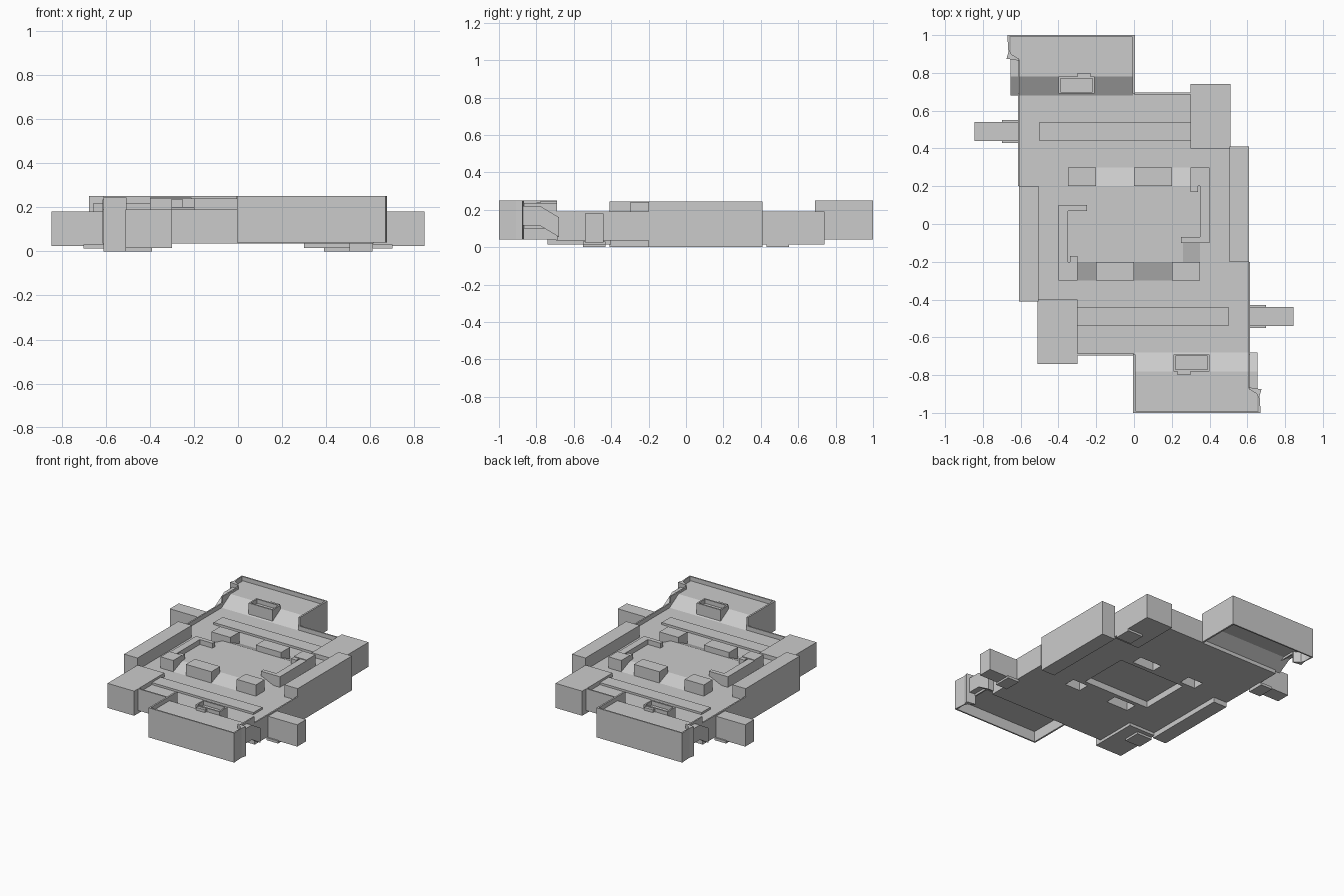
import bpy, bmesh
from mathutils import Matrix

if "Cube" in bpy.data.objects:
    bpy.data.objects.remove(bpy.data.objects["Cube"])

HALF_TURN = Matrix.Rotation(3.14159265, 4, 'Z')


def make(name, bm):
    bmesh.ops.recalc_face_normals(bm, faces=bm.faces)
    me = bpy.data.meshes.new(name)
    bm.to_mesh(me)
    bm.free()
    ob = bpy.data.objects.new(name, me)
    bpy.context.collection.objects.link(ob)
    return ob


def prism(name, pts, vec, pair=True):
    """Extrude a closed polygon; pair adds the half-turn copy."""
    bm = bmesh.new()
    face = bm.faces.new([bm.verts.new(p) for p in pts])
    ext = bmesh.ops.extrude_face_region(bm, geom=[face])
    verts = [v for v in ext['geom'] if isinstance(v, bmesh.types.BMVert)]
    bmesh.ops.translate(bm, verts=verts, vec=vec)
    ob = make(name, bm)
    if pair:
        twin = bpy.data.objects.new(name + "_opposite", ob.data.copy())
        twin.data.transform(HALF_TURN)
        bpy.context.collection.objects.link(twin)
    return ob


def plan(name, pts, z0, z1, pair=True):
    return prism(name, [(x, y, z0) for x, y in pts], (0, 0, z1 - z0), pair)


def box(name, x0, x1, y0, y1, z0, z1, pair=True):
    return plan(name, [(x0, y0), (x1, y0), (x1, y1), (x0, y1)], z0, z1, pair)


def side_profile(name, pts, x0, x1):
    return prism(name, [(x0, y, z) for y, z in pts], (x1 - x0, 0, 0))


FLOOR, DECK, TOP, RIM, UNDER = .16, .2, .245, .19, .035

# main floor slab
slab = plan("floor_slab", [(-.61, -.41), (-.3, -.41), (-.3, -.69), (.61, -.69),
                           (.61, .41), (.3, .41), (.3, .69), (-.61, .69)],
            UNDER, FLOOR, pair=False)

# hollow undersides below the crates and the centre platform
crates = [(-.2, 0, -.3, -.2), (.2, .35, -.3, -.2), (-.4, -.3, -.3, -.2)]
bm = bmesh.new()


def cut(x0, x1, y0, y1, z):
    mid = Matrix.Translation(((x0 + x1) / 2, (y0 + y1) / 2, z / 2))
    size = Matrix.Diagonal((x1 - x0, y1 - y0, z, 1))
    bmesh.ops.create_cube(bm, size=1, matrix=mid @ size)


cut(-.26, .26, -.18, .18, .08)
for x0, x1, y0, y1 in crates[:2]:
    a, b, c, d = x0 + .015, x1 - .015, y0 + .01, y1 - .01
    cut(a, b, c, d, .12)
    cut(-b, -a, -d, -c, .12)
cutter = make("underside_cutter", bm)
mod = slab.modifiers.new("recesses", 'BOOLEAN')
mod.object, mod.operation, mod.solver = cutter, 'DIFFERENCE', 'EXACT'
cutter.hide_render = True
cutter.hide_set(True)

# raised centre platform with cut-back corners
plan("centre_platform", [(-.35, -.2), (.26, -.2), (.26, -.1), (.35, -.1),
                         (.35, .2), (-.26, .2), (-.26, .1), (-.35, .1)],
     FLOOR - .01, DECK, pair=False)

# crates, ramps and L-shaped cover around the platform
for x0, x1, y0, y1 in crates:
    box("crate", x0, x1, y0, y1, FLOOR - .01, TOP - .005)
for x0, x1 in [(-.3, -.2), (0, .2)]:
    side_profile("platform_ramp", [(-.3, FLOOR - .01), (-.3, FLOOR),
                                   (-.2, DECK), (-.2, FLOOR - .01)], x0, x1)
prism("side_ramp", [(.26, -.2, FLOOR - .01), (.35, -.2, FLOOR - .01),
                    (.35, -.2, FLOOR), (.26, -.2, DECK)], (0, .1, 0))
plan("corner_cover", [(.35, .3), (.35, -.07), (.25, -.07), (.25, -.1),
                      (.4, -.1), (.4, .3)], FLOOR - .01, TOP - .01)
box("cover_step", .3, .34, .17, .2, FLOOR - .01, TOP - .01)

# long low strips, corner blocks and tall side walls
box("long_strip", -.3, .5, -.54, -.44, FLOOR - .01, FLOOR + .015)
box("corner_block", -.51, -.3, -.74, -.4, .015, RIM)
box("corner_block_foot", -.51, -.39, -.55, -.43, 0, .02)
box("side_wall", .505, .61, -.2, .41, 0, TOP)

# thin edge walls
box("end_rim", -.3, 0, -.695, -.685, UNDER, RIM)
box("side_rim", .605, .615, -.69, -.2, UNDER, RIM)

# side arms
box("side_arm", .61, .845, -.54, -.44, .025, .18)
box("arm_lip", .61, .7, -.55, -.43, .012, .03)

# end bases: bent floor, surrounding walls, framed opening
side_profile("base_floor", [(-.99, .22), (-.78, .22), (-.68, FLOOR),
                            (-.68, .055), (-.78, .115), (-.99, .115)], .005, .655)
box("base_end_wall", -.005, .67, -1, -.99, .04, .25)
box("base_inner_wall", -.005, .007, -.99, -.69, .04, .25)
plan("base_outer_wall", [(.66, -.99), (.66, -.93), (.652, -.9), (.61, -.875),
                         (.61, -.865), (.675, -.875), (.665, -.91), (.67, -.99)],
     .04, .25)
box("base_side_post", .605, .615, -.87, -.69, .1, .235)
for x0, x1, y0, y1 in [(.21, .22, -.78, -.69), (.39, .4, -.78, -.69),
                       (.22, .39, -.78, -.77), (.22, .39, -.7, -.69)]:
    box("base_frame", x0, x1, y0, y1, .14, .245)
box("base_frame_floor", .22, .39, -.77, -.7, .14, .215)
box("base_ledge", .23, .3, -.8, -.78, .2, .24)
